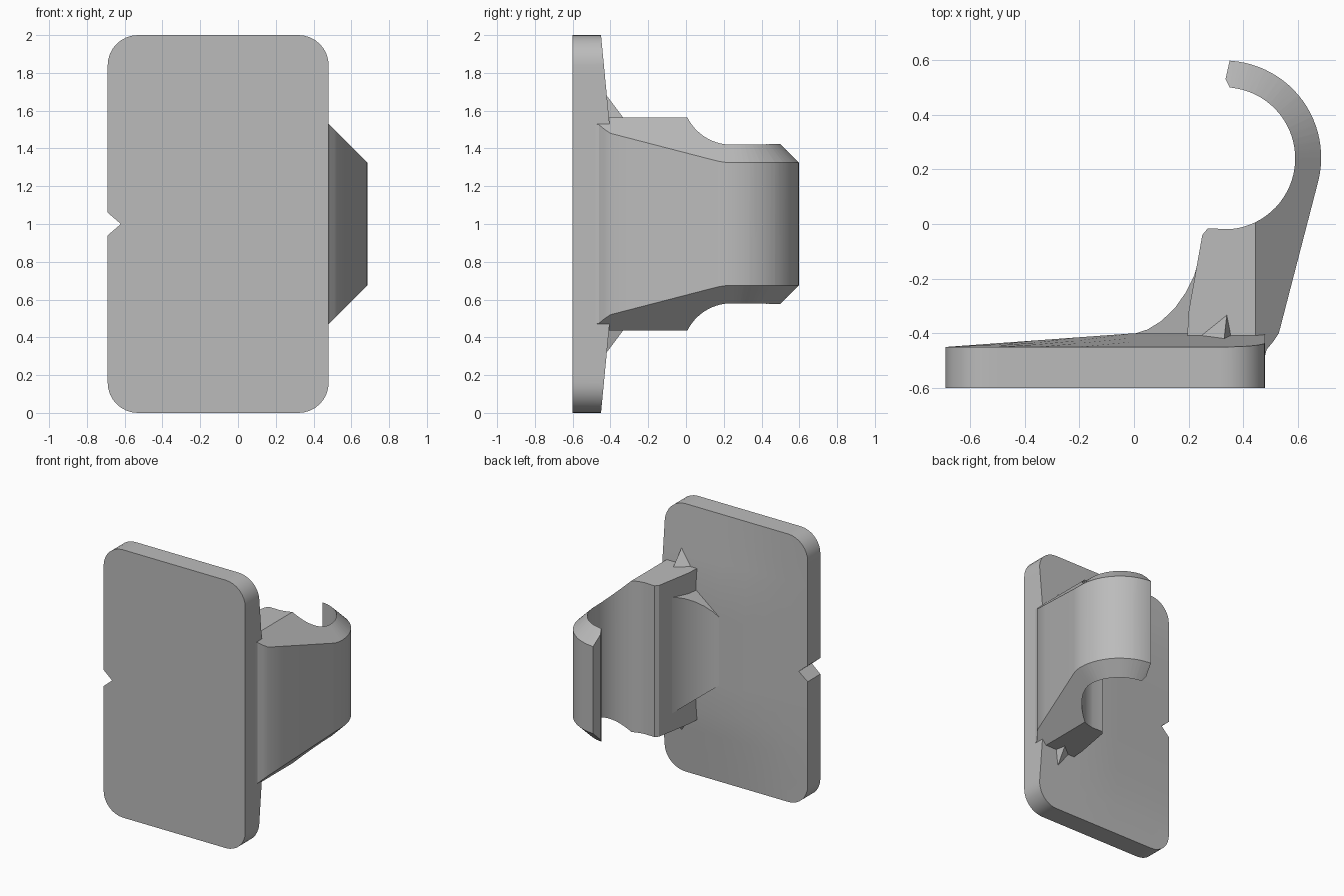
import bpy, bmesh
from math import sin, cos, radians
from mathutils import Vector

old = bpy.data.objects.get("Cube")
if old:
    bpy.data.objects.remove(old, do_unlink=True)

grey = bpy.data.materials.new("light grey plastic")
grey.use_nodes = True
colour = (0.5, 0.5, 0.5, 1)
grey.diffuse_color = colour
grey.node_tree.nodes["Principled BSDF"].inputs["Base Color"].default_value = colour


def arc(cx, cy, r, start, end, steps):
    angles = [radians(start + (end - start) * i / steps) for i in range(steps + 1)]
    return [(cx + r * cos(a), cy + r * sin(a)) for a in angles]


def make(name, bm):
    bmesh.ops.recalc_face_normals(bm, faces=bm.faces[:])
    mesh = bpy.data.meshes.new(name)
    bm.to_mesh(mesh)
    bm.free()
    obj = bpy.data.objects.new(name, mesh)
    mesh.materials.append(grey)
    bpy.context.collection.objects.link(obj)
    return obj


def prism(rings):
    """Solid between two matching loops of points."""
    bm = bmesh.new()
    a, b = [[bm.verts.new(p) for p in ring] for ring in rings]
    bm.faces.new(a)
    bm.faces.new(b)
    for i in range(len(a)):
        j = (i + 1) % len(a)
        bm.faces.new((a[i], a[j], b[j], b[i]))
    bmesh.ops.recalc_face_normals(bm, faces=bm.faces[:])
    return bm


def upright(points, half):
    """Plan outline extruded about z = 1; half gives the half height at x."""
    return prism([[(x, y, 1 + s * half(x)) for x, y in points] for s in (-1, 1)])


def hull(points):
    bm = bmesh.new()
    verts = [bm.verts.new(p) for p in points]
    result = bmesh.ops.convex_hull(bm, input=verts)
    loose = [v for v in bm.verts if not v.link_faces]
    bmesh.ops.delete(bm, geom=loose, context="VERTS")
    return bm


def smooth(obj, angle):
    bpy.ops.object.select_all(action="DESELECT")
    obj.select_set(True)
    bpy.context.view_layer.objects.active = obj
    bpy.ops.object.shade_smooth_by_angle(angle=radians(angle))


# Rounded plate with a small notch and a gently swollen back
L, R, FRONT, BACK, r = -0.69, 0.48, -0.6, -0.45, 0.16
outline = (arc(R - r, r, r, -90, 0, 8) + arc(R - r, 2 - r, r, 0, 90, 8)
           + arc(L + r, 2 - r, r, 90, 180, 8)
           + [(L, 1.06), (L + 0.07, 1), (L, 0.94)]
           + arc(L + r, r, r, 180, 270, 8))
bm = prism([[(x, y, z) for x, z in outline] for y in (FRONT, BACK)])
cuts = [((x, 0, 0), (1, 0, 0)) for x in (-0.5, -0.35, -0.2, 0, 0.2, 0.3)]
cuts += [((0, 0, 1 + s * d), (0, 0, 1)) for s in (-1, 1) for d in (0.25, 0.48, 0.65, 0.8)]
for co, no in cuts:
    bmesh.ops.bisect_plane(bm, geom=bm.verts[:] + bm.edges[:] + bm.faces[:],
                           plane_co=co, plane_no=no)
for v in bm.verts:
    if v.co.y > BACK - 0.01:
        fx = min(1, (v.co.x - L) / 0.69)
        fz = min(1, (1 - abs(v.co.z - 1)) / 0.52)
        v.co.y += 0.05 * fx * max(0, fz)
smooth(make("back_plate", bm), 30)

# Hooked arm, outlined in plan
CX, CY, OUTER = 0.33, 0.243, 0.355
plan = ([(0.19, -0.5), (0.2, -0.32), (0.25, -0.04), (0.27, -0.016)]
        + arc(CX, 0.24, 0.26, -85, 80, 32)
        + [(0.35, 0.5), (0.335, 0.53), (0.35, CY + OUTER)]
        + arc(CX, CY, OUTER, 86, -14, 24)
        + [(0.53, -0.4), (0.51, -0.43), (0.485, -0.46), (0.475, -0.5)])
arm = make("hook_arm", upright(plan, lambda x: 0.6))

# Side outline that narrows the hook with a concave shoulder
top = [(-0.7, 0.565)] + arc(0.21, 0.64, 0.21, 201, 270, 12) + [(0.8, 0.43)]
side = [(y, 1 + h) for y, h in top] + [(y, 1 - h) for y, h in reversed(top)]
side_cutter = make("side_cutter", prism([[(x, y, z) for y, z in side] for x in (-1, 1)]))

# Tapered envelope that chamfers the outer rim
points = []
for h, reach in ((0.62, 0.06), (0.2, 0.48)):
    ring = arc(CX, CY, reach, 0, 90, 18) + [(-1, CY + reach), (-1, -1), (CX + reach, -1)]
    points += [(x, y, 1 + s * h) for x, y in ring for s in (-1, 1)]
rim_cutter = make("rim_cutter", hull(points))

for cutter in (side_cutter, rim_cutter):
    cutter.hide_render = True
    mod = arm.modifiers.new(cutter.name, "BOOLEAN")
    mod.operation = "INTERSECT"
    mod.solver = "EXACT"
    mod.object = cutter
bpy.context.view_layer.update()
shaped = bpy.data.meshes.new_from_object(
    arm.evaluated_get(bpy.context.evaluated_depsgraph_get()))
arm.modifiers.clear()
arm.data = shaped
for cutter in (side_cutter, rim_cutter):
    bpy.data.objects.remove(cutter, do_unlink=True)
smooth(arm, 25)

# Curved fillet easing the arm into the plate
curve = [(-0.15, -0.43), (-0.08, -0.418), (0, -0.402), (0.05, -0.386), (0.1, -0.355),
         (0.15, -0.307), (0.19, -0.25), (0.22, -0.19), (0.24, -0.12), (0.25, -0.045)]
fillet = upright(curve + [(0.3, -0.1), (0.3, -0.5), (-0.15, -0.5)],
                 lambda x: 0.25 + 0.8 * x)
smooth(make("arm_fillet", fillet), 30)

# Pointed gussets above and below the arm
for name, s in (("upper_gusset", 1), ("lower_gusset", -1)):
    corners = [(0.33, -0.42, 0.68), (0.34, -0.33, 0.56), (0.22, -0.42, 0.55),
               (0.36, -0.42, 0.55), (0.33, -0.46, 0.66), (0.3, -0.46, 0.55)]
    make(name, hull([(x, y, 1 + s * h) for x, y, h in corners]))
